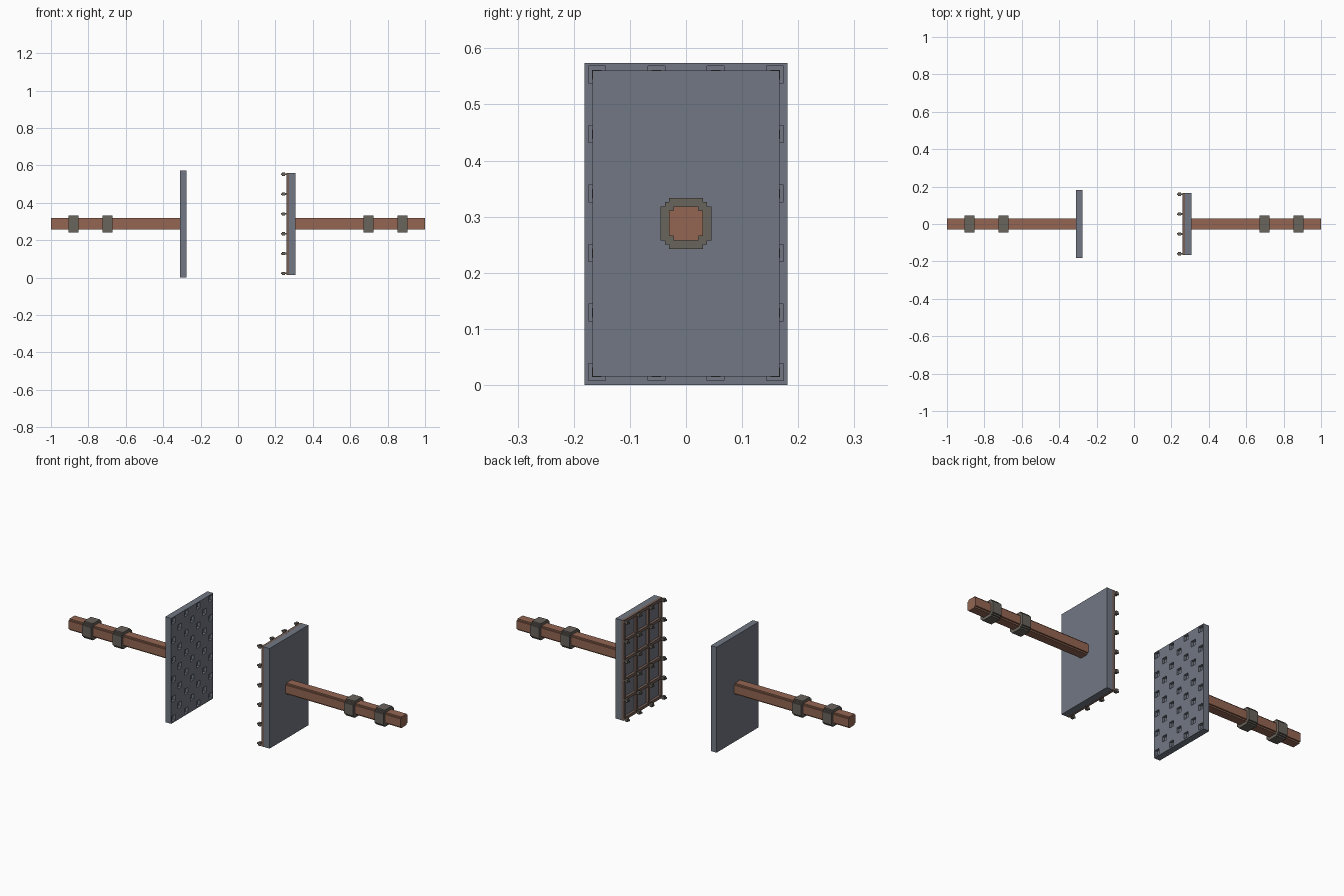
import bpy, bmesh

if "Cube" in bpy.data.objects:
    bpy.data.objects.remove(bpy.data.objects["Cube"])

U = 0.00757          # small step unit used across the model
CZ = 0.288           # height of the rod axis
PITCH = 0.106        # spacing of spikes and main sockets
Y0, Z0 = -0.159, 0.023


def mat(name, rgb):
    m = bpy.data.materials.new(name)
    lin = [((c / 255 + 0.055) / 1.055) ** 2.4 for c in rgb]
    m.diffuse_color = (*lin, 1)
    m.use_nodes = True
    m.node_tree.nodes["Principled BSDF"].inputs["Base Color"].default_value = m.diffuse_color
    return m


STEEL = mat("blue_grey_steel", (113, 119, 131))
WOOD = mat("brown_wood", (147, 102, 82))
IRON = mat("dark_iron", (105, 99, 92))
RUST = mat("dull_brown_metal", (118, 96, 86))


def finish(bm, name, material):
    bmesh.ops.remove_doubles(bm, verts=bm.verts, dist=1e-5)
    bmesh.ops.recalc_face_normals(bm, faces=bm.faces)
    me = bpy.data.meshes.new(name)
    bm.to_mesh(me)
    bm.free()
    ob = bpy.data.objects.new(name, me)
    bpy.context.collection.objects.link(ob)
    me.materials.append(material)
    return ob


def add_box(bm, x, y, z):
    v = [bm.verts.new((a, b, c)) for a in x for b in y for c in z]
    for f in ((0, 1, 3, 2), (4, 6, 7, 5), (0, 4, 5, 1),
              (2, 3, 7, 6), (0, 2, 6, 4), (1, 5, 7, 3)):
        bm.faces.new([v[i] for i in f])


def boxes(name, material, items):
    bm = bmesh.new()
    for b in items:
        # every box stays its own closed shell
        add_box(bm, *b)
    return finish(bm, name, material)


def bar(name, material, corner, x0, x1):
    """Extrude a profile with stepped corners along x (corner in units)."""
    pts = [(a, b) for a, b in corner]
    pts += [(-a, b) for a, b in reversed(corner)]
    pts += [(-a, -b) for a, b in corner]
    pts += [(a, -b) for a, b in reversed(corner)]
    bm = bmesh.new()
    f = bm.faces.new([bm.verts.new((x0, a * U, CZ + b * U)) for a, b in pts])
    ext = bmesh.ops.extrude_face_region(bm, geom=[f], use_keep_orig=True)
    moved = [g for g in ext["geom"] if isinstance(g, bmesh.types.BMVert)]
    bmesh.ops.translate(bm, verts=moved, vec=(x1 - x0, 0, 0))
    return finish(bm, name, material)


# Handles with two collars each, mirrored left and right
ROD = [(4, 3), (3, 3), (3, 4)]
COLLAR = [(6, 4), (5, 4), (5, 5), (4, 5), (4, 6)]
for side, s in (("left", -1), ("right", 1)):
    bar(side + "_handle", WOOD, ROD, s * 0.30, s * 1.0)
    bar(side + "_inner_collar", IRON, COLLAR, s * 0.671, s * 0.725)
    bar(side + "_outer_collar", IRON, COLLAR, s * 0.853, s * 0.907)

# Left plate with square sockets sunk in a checker pattern
XB, XF, XD = -0.311, -0.276, -0.291
HALF = 2 * U
yc = [Y0 + i * PITCH / 2 for i in range(7)]
zc = [Z0 + j * PITCH / 2 for j in range(11)]
ys = [-0.181] + [c + d for c in yc for d in (-HALF, HALF)] + [0.181]
zs = [0.0] + [c + d for c in zc for d in (-HALF, HALF)] + [0.574]
bm = bmesh.new()


def quad(*pts):
    bm.faces.new([bm.verts.new(p) for p in pts])


for i in range(len(ys) - 1):
    for j in range(len(zs) - 1):
        ring = [(ys[i], zs[j]), (ys[i + 1], zs[j]),
                (ys[i + 1], zs[j + 1]), (ys[i], zs[j + 1])]
        socket = i % 2 and j % 2 and (i // 2 + j // 2) % 2 == 0
        quad(*[(XD if socket else XF, a, b) for a, b in ring])
        if socket:
            for k in range(4):
                p, q = ring[k], ring[(k + 1) % 4]
                quad((XF, *p), (XF, *q), (XD, *q), (XD, *p))
bmesh.ops.remove_doubles(bm, verts=bm.verts, dist=1e-5)
# rim and back of the plate
rim = [e for e in bm.edges if e.is_boundary]
ext = bmesh.ops.extrude_edge_only(bm, edges=rim)["geom"]
back = [g for g in ext if isinstance(g, bmesh.types.BMVert)]
for v in back:
    v.co.x = XB
bmesh.ops.holes_fill(bm, edges=[e for e in bm.edges if e.is_boundary], sides=0)
finish(bm, "socket_plate", STEEL)

# Right plate
PY = (-0.1665, 0.1665)
PZ = (0.0155, 0.5605)
boxes("spike_plate", STEEL, [((0.272, 0.307), PY, PZ)])

# Lattice of ridges on its inner face
cols = [Y0 + i * PITCH for i in range(4)]
rows = [Z0 + j * PITCH for j in range(6)]
RX = (0.258, 0.272)
boxes("lattice_ridges", RUST,
      [(RX, (c - U, c + U), PZ) for c in cols] +
      [(RX, PY, (r - U, r + U)) for r in rows])

# Barbed spikes at the lattice crossings: stem, head, tip
parts = ((0.244, 0.259, 0.0045), (0.2365, 0.2515, 0.0085), (0.229, 0.2365, 0.004))
boxes("spikes", IRON,
      [((a, b), (c - h, c + h), (r - h, r + h))
       for c in cols for r in rows for a, b, h in parts])
